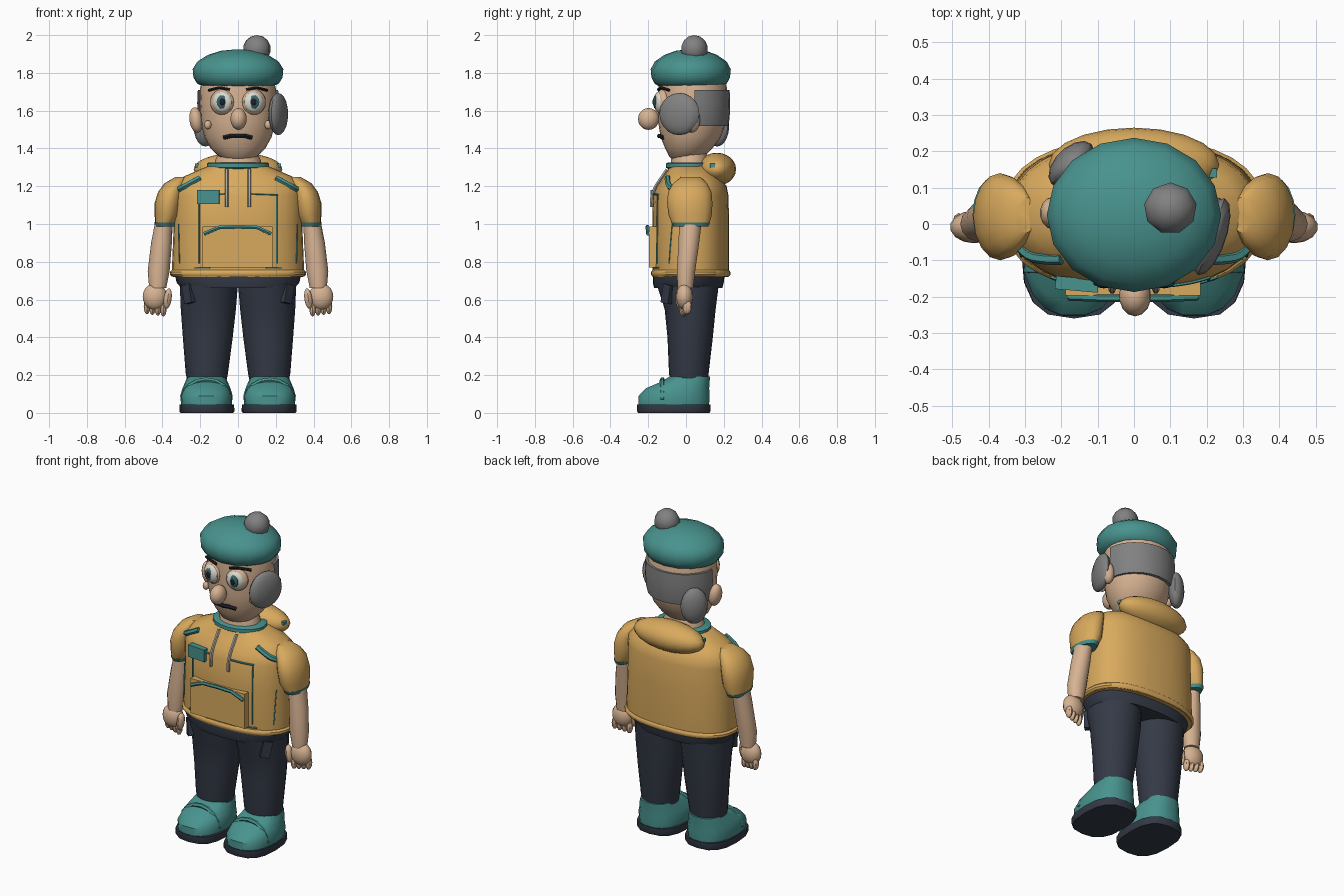
import bpy, bmesh, math
from mathutils import Matrix, Vector


def paint(name, rgb):
    m = bpy.data.materials.new(name)
    m.diffuse_color = (*rgb, 1)
    return m


AMBER = paint("amber_cloth", (0.69, 0.40, 0.11))
TEAL = paint("teal_cloth", (0.065, 0.29, 0.27))
NAVY = paint("navy_cloth", (0.034, 0.042, 0.062))
SKIN = paint("skin", (0.68, 0.45, 0.29))
GRAY = paint("gray_hair", (0.22, 0.22, 0.22))
WHITE = paint("eye_white", (0.70, 0.70, 0.62))
IRIS = paint("iris", (0.04, 0.13, 0.14))
DARK = paint("dark", (0.012, 0.014, 0.02))
CORD = paint("cord", (0.40, 0.39, 0.36))


def finish(bm, name, mat):
    bmesh.ops.recalc_face_normals(bm, faces=bm.faces)
    me = bpy.data.meshes.new(name)
    bm.to_mesh(me)
    bm.free()
    me.materials.append(mat)
    ob = bpy.data.objects.new(name, me)
    bpy.context.collection.objects.link(ob)
    return ob


def loft(name, mat, rows, segs=20, n=2.0, cut_y=None):
    """Stack of superellipse rings; each row is (z, cx, cy, rx, ry)."""
    bm = bmesh.new()
    rings = []
    for z, cx, cy, rx, ry in rows:
        ring = []
        for i in range(segs):
            a = 2 * math.pi * i / segs
            c, s = math.cos(a), math.sin(a)
            ring.append(bm.verts.new((
                cx + rx * math.copysign(abs(c) ** (2 / n), c),
                cy + ry * math.copysign(abs(s) ** (2 / n), s), z)))
        rings.append(ring)
    for lo, hi in zip(rings, rings[1:]):
        for i in range(segs):
            j = (i + 1) % segs
            bm.faces.new((lo[i], lo[j], hi[j], hi[i]))
    bm.faces.new(rings[0])
    bm.faces.new(rings[-1])
    if cut_y is not None:
        bmesh.ops.bisect_plane(bm, geom=bm.verts[:] + bm.edges[:] + bm.faces[:],
                               plane_co=(0, cut_y, 0), plane_no=(0, -1, 0), clear_outer=True)
    return finish(bm, name, mat)


def ball(name, mat, loc, size, rot=0, tilt=0, segs=14, rings=10):
    bm = bmesh.new()
    m = (Matrix.Translation(loc) @ Matrix.Rotation(math.radians(rot), 4, 'Z')
         @ Matrix.Rotation(math.radians(tilt), 4, 'Y') @ Matrix.Diagonal((*size, 1)))
    bmesh.ops.create_uvsphere(bm, u_segments=segs, v_segments=rings, radius=1, matrix=m)
    return finish(bm, name, mat)


def box(name, mat, loc, size, tilt=0, rot=0):
    bm = bmesh.new()
    m = (Matrix.Translation(loc) @ Matrix.Rotation(math.radians(rot), 4, 'Z')
         @ Matrix.Rotation(math.radians(tilt), 4, 'Y') @ Matrix.Diagonal((*size, 1)))
    bmesh.ops.create_cube(bm, size=1, matrix=m)
    return finish(bm, name, mat)


def tube(name, mat, pts, r):
    cu = bpy.data.curves.new(name, 'CURVE')
    cu.dimensions = '3D'
    cu.bevel_depth = r
    cu.bevel_resolution = 1
    cu.use_fill_caps = True
    sp = cu.splines.new('POLY')
    sp.points.add(len(pts) - 1)
    for p, co in zip(sp.points, pts):
        p.co = (*co, 1)
    cu.materials.append(mat)
    ob = bpy.data.objects.new(name, cu)
    bpy.context.collection.objects.link(ob)
    bpy.ops.object.select_all(action='DESELECT')
    ob.select_set(True)
    bpy.context.view_layer.objects.active = ob
    bpy.ops.object.convert(target='MESH')
    return ob


# Jacket body, hem and hood
JN = 2.4
jacket = [(0.72, 0, 0.025, 0.345, 0.20), (0.76, 0, 0.025, 0.35, 0.203),
          (1.00, 0, 0.025, 0.34, 0.203), (1.15, 0, 0.025, 0.34, 0.20),
          (1.20, 0, 0.03, 0.335, 0.185), (1.25, 0, 0.03, 0.29, 0.15),
          (1.285, 0, 0.025, 0.21, 0.122), (1.31, 0, 0.02, 0.15, 0.105)]


def on_jacket(x, z, off=0.002):
    """Point on the front of the jacket."""
    for a, b in zip(jacket, jacket[1:]):
        if z <= b[0]:
            break
    t = (z - a[0]) / (b[0] - a[0])
    cy, rx, ry = (a[k] + t * (b[k] - a[k]) for k in (2, 3, 4))
    return (x, cy - ry * max(0, 1 - (abs(x) / rx) ** JN) ** (1 / JN) - off, z)


def seam(name, mat, x0, z0, x1, z1, r=0.005, off=0.002, steps=8):
    tube(name, mat, [on_jacket(x0 + (x1 - x0) * i / steps, z0 + (z1 - z0) * i / steps, off)
                     for i in range(steps + 1)], r)


loft("jacket", AMBER, jacket, 32, JN)
loft("jacket_hem", AMBER, [(0.722, 0, 0.025, 0.35, 0.203), (0.732, 0, 0.025, 0.36, 0.21),
                           (0.746, 0, 0.025, 0.36, 0.21), (0.756, 0, 0.025, 0.35, 0.203)], 32, JN)
ball("hood", AMBER, (0, 0.163, 1.29), (0.235, 0.102, 0.087), segs=20, rings=12)
loft("collar", TEAL, [(1.292, 0, 0.02, 0.155, 0.115), (1.298, 0, 0.02, 0.165, 0.125),
                      (1.32, 0, 0.02, 0.165, 0.125), (1.326, 0, 0.02, 0.155, 0.115)])

# Pouch, patch and shoulder trim
box("front_pouch", AMBER, (-0.003, -0.17, 0.878), (0.372, 0.052, 0.215))
tube("pouch_trim", TEAL, [(-0.18, -0.2, 0.948), (-0.1, -0.203, 0.982), (0, -0.204, 0.985),
                          (0.1, -0.203, 0.982), (0.175, -0.2, 0.948)], 0.011)
box("chest_patch", TEAL, (-0.157, -0.166, 1.143), (0.118, 0.036, 0.075), rot=-5)
for s in (-1, 1):
    seam("drawstring", CORD, s * 0.06, 1.288, s * 0.06, 1.09, 0.01, 0.007)
    seam("shoulder_stripe", TEAL, s * 0.20, 1.245, s * 0.32, 1.18, 0.016)
    seam("front_seam", TEAL, s * 0.205, 1.15, s * 0.205, 0.79)
    seam("side_seam", TEAL, s * 0.315, 1.0, s * 0.31, 0.79, 0.003)
    seam("chest_seam", TEAL, s * 0.07, 1.16, s * 0.21, 1.155)
    seam("lower_seam", TEAL, s * 0.15, 0.77, s * 0.23, 0.768)
    ball("snap", TEAL, on_jacket(s * 0.1, 0.8, 0.012), (0.012, 0.01, 0.012), segs=8, rings=6)
    box("hood_tab", TEAL, (s * 0.218, 0.14, 1.31), (0.02, 0.025, 0.02))

    # Sleeve, cuff, arm and hand
    loft("sleeve", AMBER, [(1.005, s * .385, .025, .055, .10), (1.05, s * .373, .022, .068, .115),
                           (1.11, s * .368, .02, .074, .12), (1.17, s * .355, .02, .068, .115),
                           (1.215, s * .33, .022, .06, .09), (1.25, s * .30, .025, .03, .05)], 16)
    loft("cuff", TEAL, [(0.988, s * .385, .025, .052, .093), (1.008, s * .385, .025, .059, .104)], 16)
    loft("arm", SKIN, [(0.66, s * .425, -.003, .045, .042), (0.75, s * .42, .0, .058, .05),
                       (0.9, s * .405, .015, .055, .056), (1.03, s * .39, .025, .045, .062)], 14)
    ball("hand", SKIN, (s * 0.44, -0.008, 0.615), (0.066, 0.045, 0.07))
    ball("thumb", SKIN, (s * 0.372, -0.03, 0.605), (0.022, 0.026, 0.055), tilt=-s * 8, segs=10, rings=8)
    for i in range(4):
        ball("finger", SKIN, (s * (0.395 + 0.029 * i), -0.012 + 0.006 * i, 0.55 + 0.004 * i),
             (0.017, 0.024, 0.04), segs=8, rings=6)

    # Trouser leg with slanted hip pocket
    loft("trouser_leg", NAVY, [(0.17, s * .165, .015, .104, .10), (0.21, s * .165, .015, .112, .105),
                               (0.40, s * .16, .022, .132, .12), (0.55, s * .157, .022, .146, .135),
                               (0.65, s * .155, .012, .152, .158), (0.71, s * .155, .01, .15, .165)], 20)
    box("hip_pocket", NAVY, (s * 0.262, -0.098, 0.63), (0.055, 0.03, 0.1), tilt=s * 12, rot=s * 45)

    # Shoe with sole and strap
    loft("sole", NAVY, [(0, s * .165, -.065, .14, .19), (0.01, s * .165, -.065, .146, .195),
                        (0.045, s * .165, -.065, .144, .195)], 16, 2.7)
    loft("shoe", TEAL, [(0.045, s * .167, -.065, .134, .19), (0.09, s * .167, -.063, .139, .19),
                        (0.13, s * .167, -.045, .127, .17), (0.163, s * .167, -.005, .113, .132),
                        (0.192, s * .167, .02, .1, .108)], 18, 2.4)
    tube("shoe_strap", TEAL, [(s * .167 + .125 * math.cos(a), -.125, .07 + .105 * math.sin(a))
                              for a in [math.pi * k / 8 for k in range(9)]], 0.014)

    # Face pairs
    ball("eyelid", SKIN, (s * 0.083, -0.125, 1.645), (0.066, 0.035, 0.068), rot=s * 14)
    ball("eye", WHITE, (s * 0.083, -0.142, 1.645), (0.054, 0.028, 0.056), rot=s * 14)
    ball("iris", IRIS, (s * 0.083, -0.162, 1.646), (0.031, 0.012, 0.036))
    ball("pupil", DARK, (s * 0.083, -0.17, 1.646), (0.017, 0.007, 0.02), segs=10, rings=8)
    tube("eyebrow", DARK, [(s * .045, -.146, 1.712), (s * .1, -.133, 1.722), (s * .155, -.09, 1.708)], 0.008)
    ball("ear", SKIN, (s * 0.222, 0.03, 1.55), (0.036, 0.045, 0.068), tilt=s * 8)
    ball("cheek", SKIN, (s * 0.16, -0.085, 1.525), (0.02, 0.018, 0.024), segs=10, rings=8)

# Trouser seat
loft("trouser_seat", NAVY, [(0.66, 0, .012, .30, .18), (0.69, 0, .012, .325, .188),
                            (0.735, 0, .015, .335, .19)], 28, 2.4)

# Neck and head
loft("neck", SKIN, [(1.27, 0, .02, .13, .105), (1.335, 0, .02, .122, .1), (1.38, 0, .02, .10, .09)], 16)
loft("head", SKIN, [(1.335, 0, .0, .06, .06), (1.355, 0, .002, .1, .09), (1.40, 0, .015, .145, .125),
                    (1.46, 0, .025, .178, .16), (1.54, 0, .033, .197, .18), (1.64, 0, .036, .203, .185),
                    (1.72, 0, .035, .2, .182), (1.80, 0, .03, .18, .17)], 24)
loft("hair_band", GRAY, [(1.52, 0, .036, .202, .188), (1.56, 0, .037, .212, .194),
                         (1.64, 0, .038, .217, .196), (1.71, 0, .037, .214, .194)], 24, cut_y=0.045)
ball("hair_tuft_right", GRAY, (0.213, -0.035, 1.582), (0.04, 0.112, 0.112), rot=-19)
ball("hair_tuft_left", GRAY, (-0.172, 0.165, 1.52), (0.045, 0.078, 0.11), rot=-45)
ball("nose", SKIN, (0.003, -0.198, 1.556), (0.044, 0.056, 0.058))
tube("mouth", DARK, [(-.075, -.119, 1.457), (-.035, -.138, 1.467), (0, -.142, 1.465),
                     (.035, -.138, 1.467), (.072, -.119, 1.457)], 0.012)

# Flat cap and pompom
loft("cap", TEAL, [(1.73, 0, .025, .185, .17), (1.742, 0, .025, .215, .19), (1.775, 0, .025, .236, .208),
                   (1.82, 0, .025, .24, .212), (1.86, 0, .025, .215, .19), (1.895, 0, .025, .16, .14),
                   (1.917, 0, .025, .09, .08), (1.924, 0, .025, .02, .02)], 16)
ball("pompom", GRAY, (0.1, 0.043, 1.926), (0.075, 0.073, 0.074), segs=9, rings=7)

# Smooth shading with crisp edges
bpy.ops.object.select_all(action='SELECT')
bpy.context.view_layer.objects.active = bpy.data.objects["jacket"]
bpy.ops.object.shade_smooth_by_angle(angle=math.radians(40))
